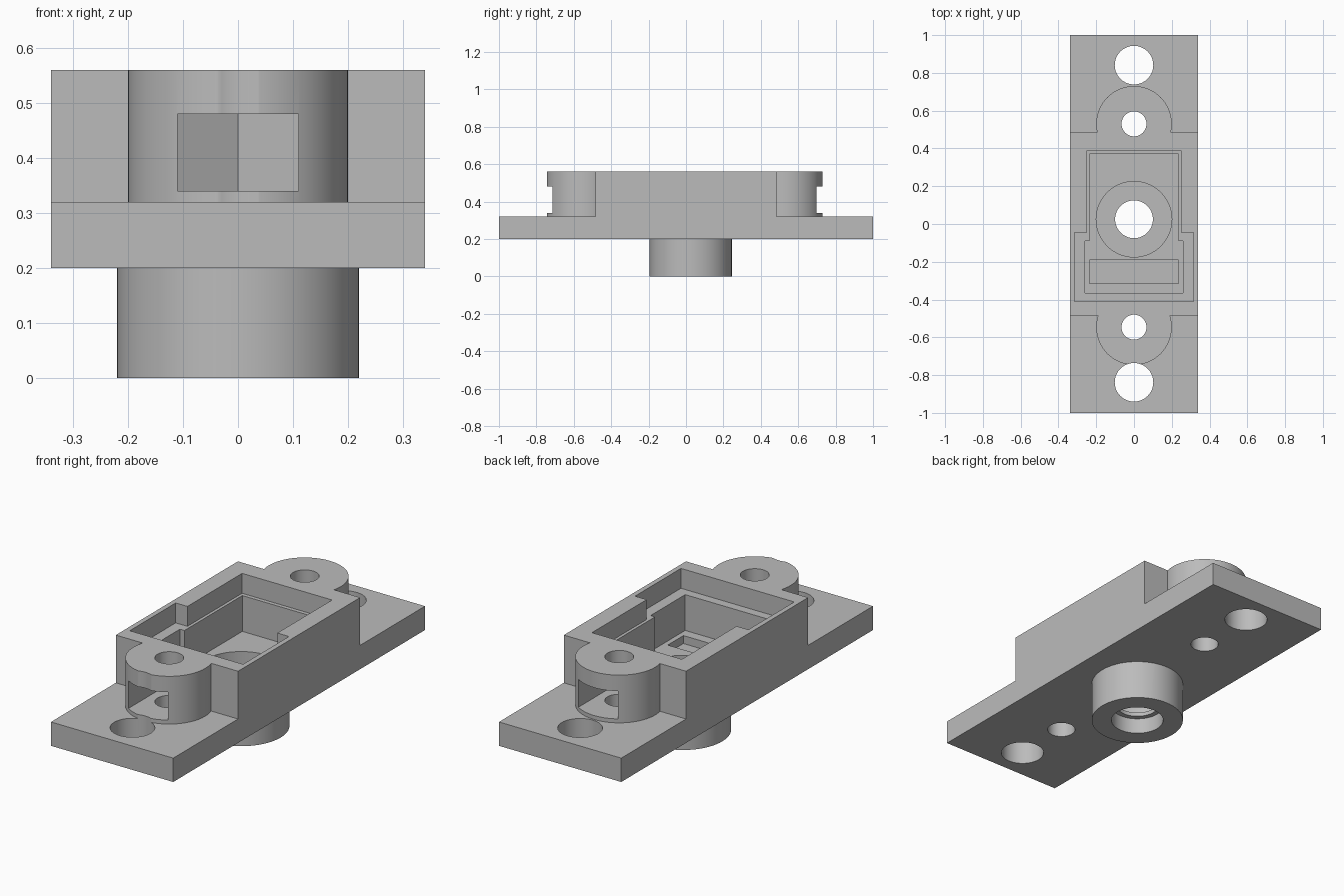
import bpy, bmesh, math

cube = bpy.data.objects.get("Cube")
if cube:
    bpy.data.objects.remove(cube, do_unlink=True)

grey = bpy.data.materials.new("light_grey")
grey.use_nodes = True
COLOUR = (0.5, 0.5, 0.5, 1)
grey.diffuse_color = COLOUR
grey.node_tree.nodes["Principled BSDF"].inputs["Base Color"].default_value = COLOUR


def prism(name, outline, low, high):
    """Extrude a flat outline between two heights."""
    bm = bmesh.new()
    face = bm.faces.new([bm.verts.new((x, y, low)) for x, y in outline])
    top = bmesh.ops.extrude_face_region(bm, geom=[face])["geom"]
    verts = [v for v in top if isinstance(v, bmesh.types.BMVert)]
    bmesh.ops.translate(bm, verts=verts, vec=(0, 0, high - low))
    bmesh.ops.recalc_face_normals(bm, faces=bm.faces)
    mesh = bpy.data.meshes.new(name)
    bm.to_mesh(mesh)
    bm.free()
    mesh.materials.append(grey)
    obj = bpy.data.objects.new(name, mesh)
    bpy.context.collection.objects.link(obj)
    return obj


def box(half, front, back):
    return [(-half, front), (half, front), (half, back), (-half, back)]


def circle(y, radius, sides=64):
    steps = [math.tau * i / sides for i in range(sides)]
    return [(radius * math.cos(a), y + radius * math.sin(a)) for a in steps]


def tee(wide, narrow, front, step, back):
    """Pocket outline, wide at the front and narrow at the back."""
    right = [(wide, front), (wide, step), (narrow, step), (narrow, back)]
    return right + [(-x, y) for x, y in reversed(right)]


def combine(target, tool, operation):
    mod = target.modifiers.new(operation, "BOOLEAN")
    mod.operation, mod.object, mod.solver = operation, tool, "EXACT"
    bpy.context.view_layer.objects.active = target
    bpy.ops.object.modifier_apply(modifier=mod.name)
    bpy.data.objects.remove(tool, do_unlink=True)


def add(*args):
    combine(housing, prism("addition", *args), "UNION")


def cut(*args):
    combine(housing, prism("cutter", *args), "DIFFERENCE")


PLATE, DECK, TOP, BORE_Y = 0.2, 0.32, 0.56, 0.025
LUGS = [(-0.546, -0.838, -1), (0.53, 0.841, 1)]

# Solid parts: mounting plate, raised body, rounded lugs, round boss
housing = prism("sensor_housing", box(0.34, -1, 1), PLATE, DECK)
add(box(0.34, -0.485, 0.485), 0.25, TOP)
for lug_y, _, _ in LUGS:
    add(circle(lug_y, 0.2), 0.26, TOP)
add(circle(BORE_Y, 0.22), 0, 0.25)

# Stepped pocket with a ledge, and a shallow slot in its floor
cut(tee(0.315, 0.25, -0.41, -0.045, 0.39), 0.46, 0.7)
cut(tee(0.26, 0.235, -0.365, -0.09, 0.37), 0.28, 0.5)
cut(box(0.235, -0.315, -0.19), 0.24, 0.4)

# Stepped bore through the boss
cut(circle(BORE_Y, 0.2), 0.1, 0.4)
cut(circle(BORE_Y, 0.1), -0.1, 0.4)
cut(circle(BORE_Y, 0.125), -0.1, 0.08)

# Nut traps, screw holes and mounting holes at both ends
for lug_y, hole_y, side in LUGS:
    trap = [(0.11, 0.3), (-0.11, 0.3), (-0.11, -0.0635), (0, -0.127), (0.11, -0.0635)]
    cut([(x, lug_y + side * y) for x, y in trap], 0.34, 0.48)
    cut(circle(lug_y, 0.066), 0.1, 0.7)
    cut(circle(hole_y, 0.102), 0.1, 0.7)

bpy.ops.object.select_all(action="DESELECT")
housing.select_set(True)
bpy.context.view_layer.objects.active = housing
bpy.ops.object.shade_smooth_by_angle(angle=math.radians(30))
